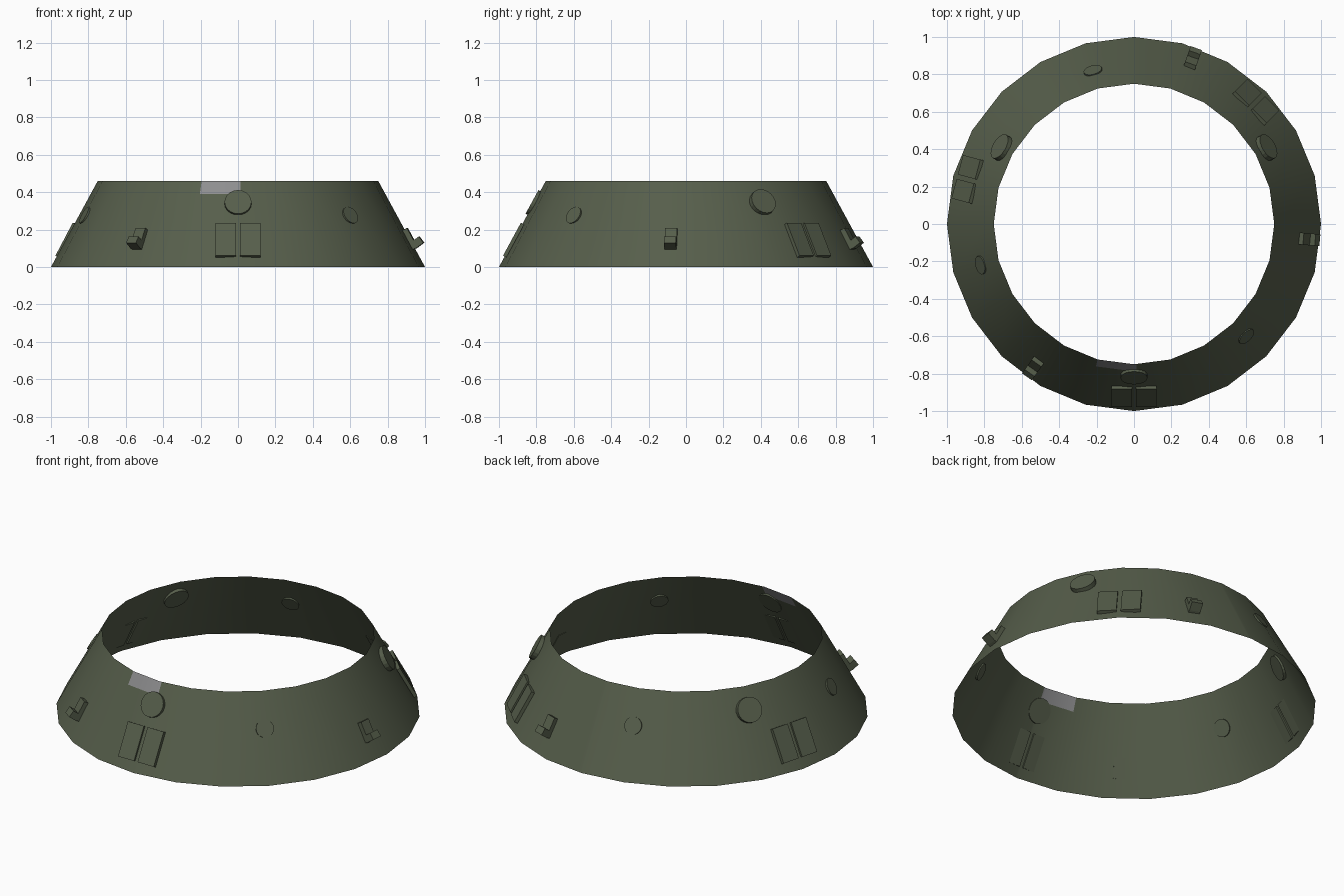
import bpy, bmesh, math
from mathutils import Matrix, Vector

if "Cube" in bpy.data.objects:
    bpy.data.objects.remove(bpy.data.objects["Cube"])

H, R0, R1, SEG = 0.46, 1.0, 0.75, 24
SL = math.hypot(H, R0 - R1)
C, S = H / SL, (R0 - R1) / SL      # outward normal of the slope: (C, S)


def material(name, rgb):
    m = bpy.data.materials.new(name)
    m.diffuse_color = (*rgb, 1)
    m.use_nodes = True
    m.node_tree.nodes["Principled BSDF"].inputs["Base Color"].default_value = m.diffuse_color
    return m


olive = material("olive_green", (0.093, 0.112, 0.070))
grey = material("patch_grey", (0.27, 0.27, 0.275))


def finish(bm, name, mats=(olive,)):
    me = bpy.data.meshes.new(name)
    bm.to_mesh(me)
    bm.free()
    for m in mats:
        me.materials.append(m)
    ob = bpy.data.objects.new(name, me)
    bpy.context.collection.objects.link(ob)
    return ob


def frame(deg, z):
    """Local frame on the slope: x along the ring, y up the slope, z outward."""
    a = math.radians(deg)
    r = R0 - (R0 - R1) * z / H
    c, s = math.cos(a), math.sin(a)
    t, v, u = Vector((-s, c, 0)), Vector((-S * c, -S * s, C)), Vector((C * c, C * s, S))
    m = Matrix((t, v, u)).transposed().to_4x4()
    m.translation = (r * c, r * s, z)
    return m


def add_box(bm, m, lo, hi):
    lo, hi = Vector(lo), Vector(hi)
    mat = m @ Matrix.Translation((lo + hi) / 2) @ Matrix.Diagonal((*(hi - lo), 1))
    bmesh.ops.create_cube(bm, size=1, matrix=mat)


def disc(name, deg, z, radius, inner, outer):
    bm = bmesh.new()
    m = frame(deg, z) @ Matrix.Translation((0, 0, (inner + outer) / 2))
    bmesh.ops.create_cone(bm, cap_ends=True, segments=20, radius1=radius,
                          radius2=radius, depth=outer - inner, matrix=m)
    ob = finish(bm, name)
    ob.data.shade_flat()


# Open conical shell, with one grey patch cut in at the front top edge
bm = bmesh.new()
bmesh.ops.create_cone(bm, cap_ends=False, segments=SEG, radius1=R0, radius2=R1,
                      depth=H, matrix=Matrix.Translation((0, 0, H / 2)))
for co, no in (((0, 0, 0.39), (0, 0, 1)), ((0.013, 0, 0), (1, 0, 0))):
    bmesh.ops.bisect_plane(bm, geom=bm.verts[:] + bm.edges[:] + bm.faces[:],
                           plane_co=co, plane_no=no)
for f in bm.faces:
    p = f.calc_center_median()
    f.smooth = True
    f.material_index = int(p.z > 0.39 and p.y < 0 and -0.15 < p.x < 0.013)
finish(bm, "shell_ring", (olive, grey))

# Pairs of flat panels
for i, deg in enumerate((-90, 45, 165)):
    bm = bmesh.new()
    m = frame(deg, 0.144)
    for x in (-0.12, 0.012):
        add_box(bm, m, (x, -0.1, -0.01), (x + 0.108, 0.1, 0.01))
    finish(bm, f"panel_pair_{i}")

# Large round hatches
for i, (deg, t) in enumerate(((-90, 0.011), (30, 0.02), (150, 0.02))):
    disc(f"large_hatch_{i}", deg, 0.343, 0.072, -t, t)

# Small round ports, nearly flush
for i, deg in enumerate((-45, 105, 195)):
    disc(f"small_port_{i}", deg, 0.277, 0.05, -0.012, 0.004)

# Stepped brackets: back plate and outward lug
for i, deg in enumerate((-5, 70.5, 235)):
    bm = bmesh.new()
    m = frame(deg, 0.147)
    add_box(bm, m, (-0.032, -0.057, -0.008), (0.032, 0.06, 0.02))
    add_box(bm, m @ Matrix.Rotation(math.radians(-8), 4, 'X'),
            (-0.032, -0.06, 0.0), (0.032, -0.018, 0.052))
    finish(bm, f"bracket_{i}")
